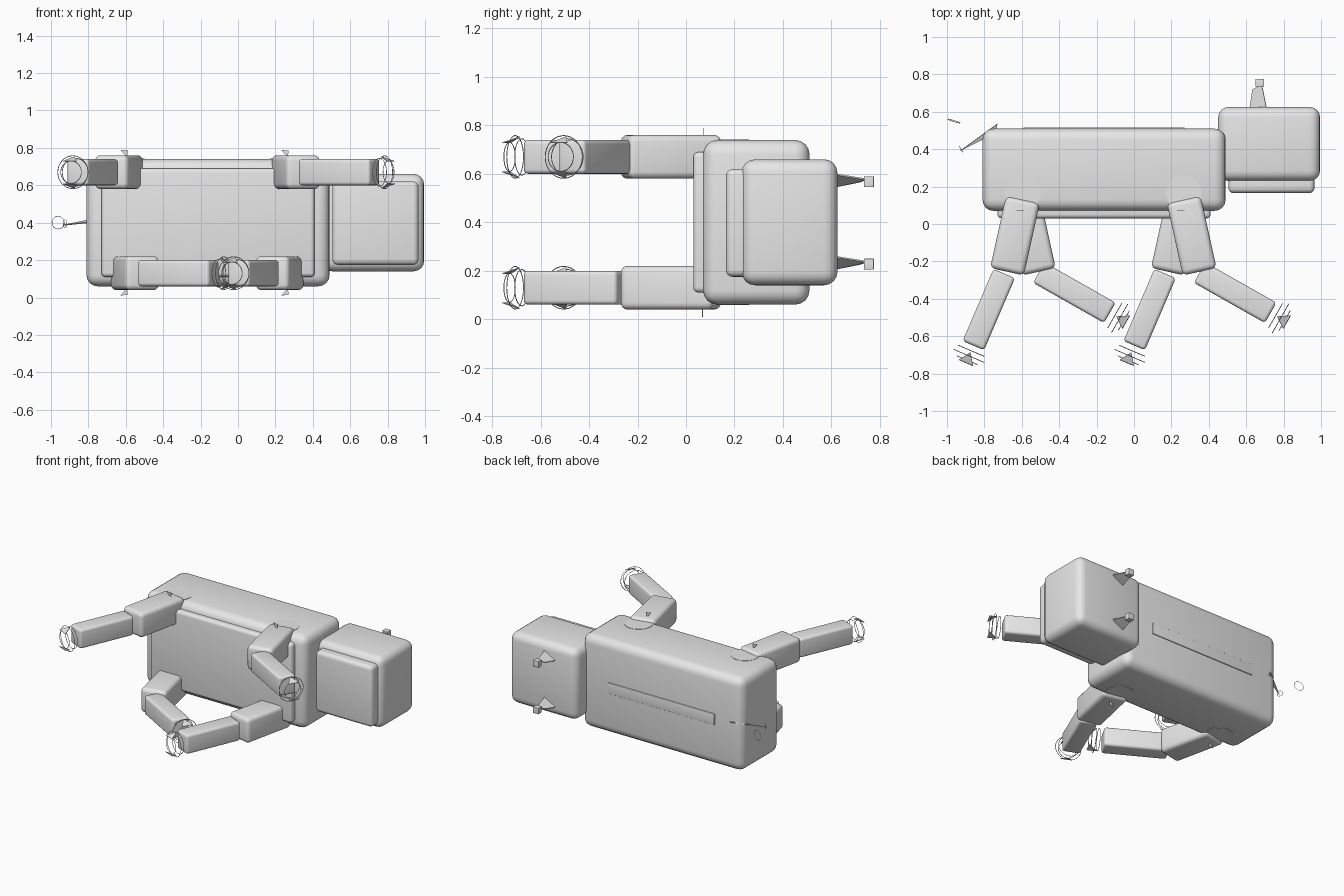
import bpy, bmesh, math
from mathutils import Vector

cube = bpy.data.objects.get("Cube")
if cube:
    bpy.data.objects.remove(cube, do_unlink=True)

grey = bpy.data.materials.new("plain_grey")
grey.use_nodes = True
grey.diffuse_color = (0.8, 0.8, 0.8, 1)
grey.node_tree.nodes["Principled BSDF"].inputs["Base Color"].default_value = (0.8, 0.8, 0.8, 1)

SIDE_MID = 0.4  # the model lies on its side, mirrored about this height


def finish(ob, name, smooth=True):
    ob.name = name
    ob.data.materials.append(grey)
    if smooth:
        bpy.ops.object.select_all(action='DESELECT')
        ob.select_set(True)
        bpy.context.view_layer.objects.active = ob
        bpy.ops.object.shade_smooth_by_angle(angle=math.radians(40))
    return ob


def rounded_box(name, centre, size, radius, turn=0.0):
    bpy.ops.mesh.primitive_cube_add(size=1)
    ob = bpy.context.object
    bm = bmesh.new()
    bm.from_mesh(ob.data)
    bmesh.ops.scale(bm, vec=size, verts=bm.verts)
    bmesh.ops.bevel(bm, geom=bm.edges[:], offset=radius, segments=4,
                    profile=0.5, affect='EDGES')
    bm.to_mesh(ob.data)
    bm.free()
    ob.location = centre
    ob.rotation_euler.z = turn
    return finish(ob, name)


def box_between(name, lo, hi, radius):
    lo, hi = Vector(lo), Vector(hi)
    return rounded_box(name, (lo + hi) / 2, hi - lo, radius)


def limb(name, start, end, z, width, depth, radius):
    a, b = Vector((*start, z)), Vector((*end, z))
    d = b - a
    return rounded_box(name, (a + b) / 2, (d.length, width, depth), radius,
                       math.atan2(d.y, d.x))


def plate(name, points, thickness):
    """Flat polygon given by 3D points, thickened along its normal."""
    me = bpy.data.meshes.new(name)
    bm = bmesh.new()
    face = bm.faces.new([bm.verts.new(p) for p in points])
    face.normal_update()
    n = face.normal.copy()
    res = bmesh.ops.extrude_face_region(bm, geom=[face], use_keep_orig=True)
    moved = [g for g in res["geom"] if isinstance(g, bmesh.types.BMVert)]
    bmesh.ops.translate(bm, vec=n * thickness, verts=moved)
    bmesh.ops.recalc_face_normals(bm, faces=bm.faces[:])
    bm.to_mesh(me)
    bm.free()
    ob = bpy.data.objects.new(name, me)
    bpy.context.collection.objects.link(ob)
    return finish(ob, name, False)


def ring(name, centre, axis, radius, thick=0.002):
    bpy.ops.mesh.primitive_torus_add(major_radius=radius, minor_radius=thick,
                                     major_segments=32, minor_segments=4)
    ob = bpy.context.object
    ob.location = centre
    ob.rotation_euler = Vector(axis).to_track_quat('Z', 'Y').to_euler()
    return finish(ob, name)


# Trunk, belly panel and back strip
box_between("body", (-0.81, 0.07, 0.06), (0.49, 0.51, 0.74), 0.06)
box_between("belly_panel", (-0.73, 0.03, 0.11), (0.41, 0.13, 0.69), 0.022)
box_between("back_strip", (-0.59, 0.50, 0.36), (0.27, 0.516, 0.44), 0.003)

# Head and muzzle panel
box_between("head", (0.45, 0.23, 0.14), (0.995, 0.625, 0.66), 0.055)
box_between("muzzle_panel", (0.505, 0.165, 0.175), (0.965, 0.27, 0.62), 0.028)

# Ears: a thin folded blade with a small tip
for side, s in (("left", 1), ("right", -1)):
    z = SIDE_MID + s * 0.17
    plate(f"{side}_ear_blade", [(0.62, 0.62, z - 0.025), (0.71, 0.62, z + 0.025),
                                (0.685, 0.745, z + 0.005), (0.635, 0.72, z - 0.005)], 0.006)
    box_between(f"{side}_ear_tip", (0.65, 0.735, z - 0.025), (0.695, 0.775, z + 0.02), 0.002)

# Legs: hip point, knee, shin start, shin end, per stride pose
BACKWARD = ((0, 0.13), (-0.085, -0.255), (-0.1, -0.265), (-0.265, -0.65))
FORWARD = ((0, 0.13), (0.085, -0.255), (0.085, -0.26), (0.465, -0.475))
stride = {("rear", "left"): BACKWARD, ("front", "left"): FORWARD,
          ("rear", "right"): FORWARD, ("front", "right"): BACKWARD}
hip_x = {"rear": -0.594, "front": 0.266}

for (end, side), pose in stride.items():
    s = 1 if side == "left" else -1
    z = SIDE_MID + s * 0.27
    label = f"{end}_{side}"
    hip, knee, shin_top, ankle = [(hip_x[end] + x, y) for x, y in pose]
    limb(label + "_upper_leg", hip, knee, z, 0.185, 0.18, 0.028)
    limb(label + "_lower_leg", shin_top, ankle, z, 0.125, 0.14, 0.018)

    # Hip disc lying flush on the flank
    bpy.ops.mesh.primitive_cylinder_add(vertices=32, radius=0.095, depth=0.02)
    disc = bpy.context.object
    disc.location = (hip_x[end], 0.166, SIDE_MID + s * 0.332)
    finish(disc, label + "_hip_disc")

    # Small fin beside the hip
    x, fin = hip_x[end] - 0.015, SIDE_MID + s * 0.35
    plate(label + "_hip_fin", [(x - 0.02, 0.07, fin + s * 0.04), (x + 0.02, 0.07, fin + s * 0.035),
                               (x + 0.015, 0.07, fin)], 0.003)

    # Open paw: hoops across the leg axis with flat toe pieces
    along = (Vector(ankle) - Vector(shin_top)).normalized().to_3d()
    across = Vector((-along.y, along.x, 0))
    base = Vector((*ankle, z))
    for i, (step, r) in enumerate(((0.03, 0.075), (0.06, 0.088), (0.085, 0.06))):
        ring(f"{label}_paw_hoop_{i + 1}", base + along * step, along, r)
    for i, t in enumerate((1, -1)):
        up = Vector((0, 0, t))
        plate(f"{label}_toe_{i + 1}", [base + along * 0.04 + up * 0.085,
                                       base + along * 0.10 + across * 0.04 + up * 0.06,
                                       base + along * 0.10 - across * 0.04 + up * 0.06], 0.004)

# Tail blade with small hoops near its tip
plate("tail", [(-0.73, 0.535, 0.43), (-0.74, 0.485, 0.41), (-0.93, 0.39, 0.39)], 0.006)
ring("tail_hoop", (-0.962, 0.55, 0.4), (0.3, 1, 0.1), 0.034, 0.0015)
ring("tail_tip_hoop", (-0.925, 0.4, 0.395), (1, 0.6, 0), 0.02, 0.0015)
